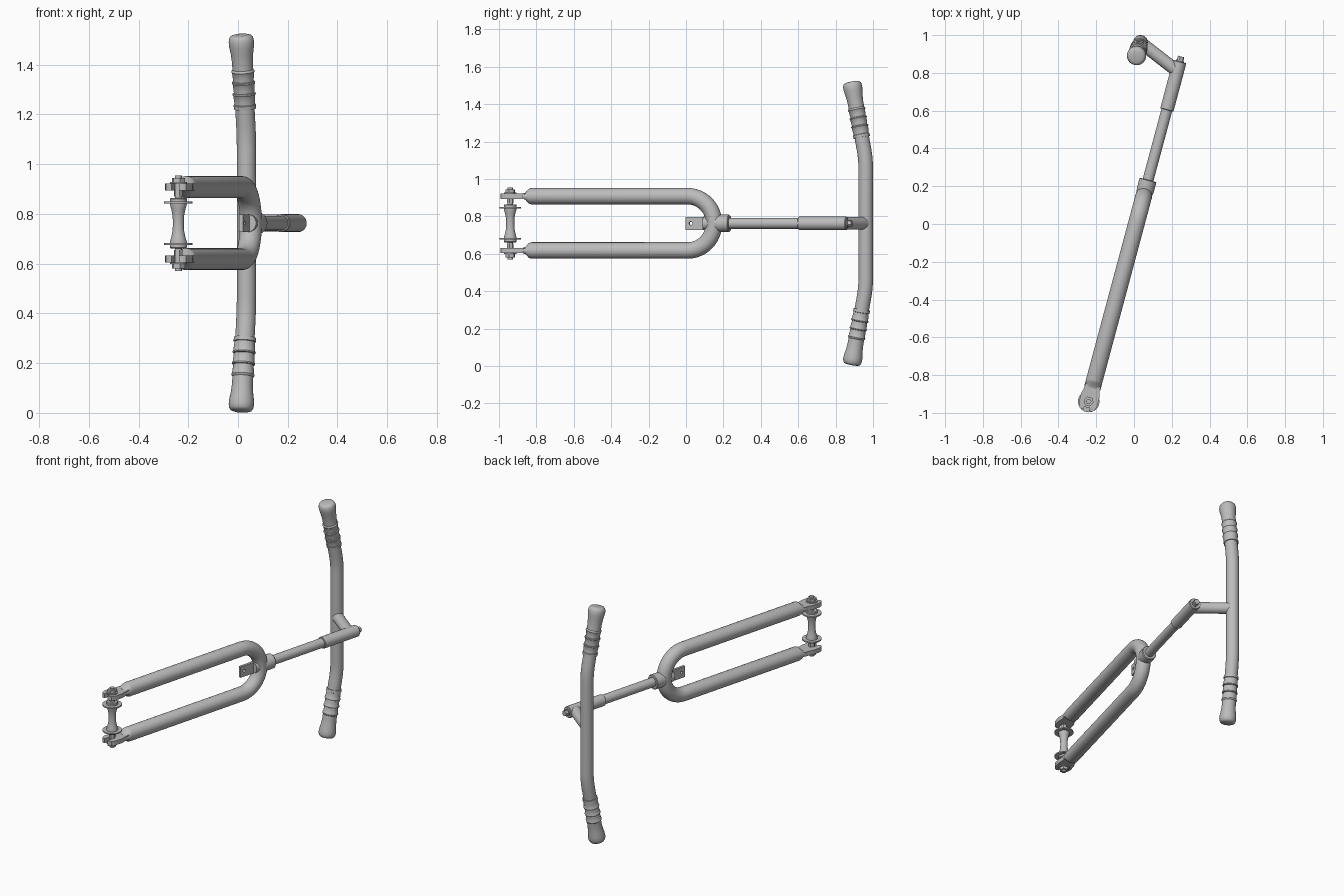
import bpy, bmesh, math
from mathutils import Vector

cube = bpy.data.objects.get("Cube")
if cube:
    bpy.data.objects.remove(cube)

metal = bpy.data.materials.new("plain_grey")
metal.use_nodes = True
grey = (0.5, 0.5, 0.5, 1)
metal.diffuse_color = grey
metal.node_tree.nodes["Principled BSDF"].inputs["Base Color"].default_value = grey

# Steering frame: U runs up the steerer, V across it, Z along the axle
TILT = math.radians(15)
U = Vector((math.sin(TILT), math.cos(TILT), 0))
V = Vector((math.cos(TILT), -math.sin(TILT), 0))
Z = Vector((0, 0, 1))
ORIGIN = Vector((0.012, 0, 0.763))
parts = []


def at(s, v=0, z=0):
    return ORIGIN + U * s + V * v + Z * z


def finish(name, bm):
    bmesh.ops.recalc_face_normals(bm, faces=bm.faces)
    mesh = bpy.data.meshes.new(name)
    bm.to_mesh(mesh)
    bm.free()
    mesh.materials.append(metal)
    obj = bpy.data.objects.new(name, mesh)
    bpy.context.collection.objects.link(obj)
    parts.append(obj)
    return obj


def loft(name, rings, sides=32):
    """Skin rings given as (centre, half-axis a, half-axis b)."""
    bm = bmesh.new()
    loops = []
    for c, a, b in rings:
        angles = [2 * math.pi * i / sides for i in range(sides)]
        loops.append([bm.verts.new(c + a * math.cos(t) + b * math.sin(t)) for t in angles])
    for p, q in zip(loops, loops[1:]):
        for i in range(sides):
            j = (i + 1) % sides
            bm.faces.new((p[i], p[j], q[j], q[i]))
    bm.faces.new(loops[0])
    bm.faces.new(loops[-1])
    return finish(name, bm)


def lathe(name, start, axis, profile, sides=32):
    """Turn a profile of (distance, radius) around an axis."""
    axis = axis.normalized()
    a = axis.orthogonal().normalized()
    b = axis.cross(a)
    return loft(name, [(start + axis * t, a * r, b * r) for t, r in profile], sides)


def rod(name, p, q, r, sides=32):
    return lathe(name, p, q - p, [(0, r), ((q - p).length, r)], sides)


def sweep(name, path, normal, sizes):
    """Tube along a planar path; sizes are (across, in-plane) radii."""
    rings = []
    for i, p in enumerate(path):
        tangent = path[min(i + 1, len(path) - 1)] - path[max(i - 1, 0)]
        side = tangent.normalized().cross(normal)
        rings.append((p, normal * sizes[i][0], side * sizes[i][1]))
    return loft(name, rings)


def plate(name, outline, thickness):
    """Extrude an outline of points along the given thickness vector."""
    bm = bmesh.new()
    face = bm.faces.new([bm.verts.new(p - thickness / 2) for p in outline])
    ext = bmesh.ops.extrude_face_region(bm, geom=[face])
    bmesh.ops.translate(bm, vec=thickness,
                        verts=[g for g in ext["geom"] if isinstance(g, bmesh.types.BMVert)])
    return finish(name, bm)


# U-shaped fork with flattened leg ends
LEG, R = 0.145, 0.044
tip = [(-0.9, 0.015), (-0.885, 0.02), (-0.868, 0.04), (-0.855, R)]
half = [(at(s, 0, -LEG), (R, r)) for s, r in tip]
bend = [math.pi * i / 24 - math.pi / 2 for i in range(25)]
arch = [(at(0.01 + LEG * math.cos(t), 0, LEG * math.sin(t)), (R, R)) for t in bend]
other = [(at(s, 0, LEG), (R, r)) for s, r in reversed(tip)]
course = half + arch + other
sweep("fork", [c[0] for c in course], V, [c[1] for c in course])

# Slotted dropouts and axle hardware, mirrored about the middle
HUB = -0.973
edge = [(-0.87, 0.04), (-0.91, 0.042), (-0.94, 0.05), (-0.99, 0.05), (-1.012, 0.042),
        (-1.02, 0.03), (-1.02, 0.015), (HUB, 0.015)]
for side, label in ((1, "upper"), (-1, "lower")):
    ring = [at(s, v, side * LEG) for s, v in edge]
    ring += [at(s, -v, side * LEG) for s, v in reversed(edge)]
    plate(label + "_dropout", ring, Z * 0.028)
    for part, low, high, r, n in (("washer", 0.159, 0.165, 0.034, 24),
                                  ("axle_nut", 0.165, 0.182, 0.027, 6),
                                  ("lock_nut", 0.108, 0.131, 0.018, 6),
                                  ("hub_flange", 0.079, 0.087, 0.057, 32)):
        rod(label + "_" + part, at(HUB, 0, side * low), at(HUB, 0, side * high), r, n)

# Axle and waisted hub
rod("axle", at(HUB, 0, -0.192), at(HUB, 0, 0.192), 0.014, 20)
hub_half = [(0.102, 0.03), (0.098, 0.034), (0.075, 0.034), (0.055, 0.028), (0.03, 0.023)]
lathe("hub", at(HUB), Z, [(-t, r) for t, r in hub_half] + [(0, 0.022)]
      + list(reversed(hub_half)))

# Crown bracket with a drilled hole
tab = plate("mount_bracket", [at(0, 0, -0.035), at(0.15, 0, -0.035),
                              at(0.15, 0, 0.035), at(0, 0, 0.035)], V * 0.016)
drill = rod("bracket_drill", at(0.028, -0.05), at(0.028, 0.05), 0.009, 16)
drill.hide_render = True
drill.hide_viewport = True
parts.remove(drill)
cut = tab.modifiers.new("hole", "BOOLEAN")
cut.operation = "DIFFERENCE"
cut.object = drill
rod("crown_boss", at(0.1), at(0.19), 0.036)

# Steerer, collar and stem
lathe("crown_collar", at(0.16), U, [(0, 0.042), (0.025, 0.046), (0.078, 0.046), (0.082, 0.042)])
rod("steerer", at(0.2), at(0.65), 0.029)
lathe("stem_post", at(0.625), U, [(0, 0.033), (0.003, 0.036), (0.262, 0.036), (0.266, 0.033)])
rod("stem_bolt_washer", at(0.885), at(0.897), 0.022, 24)
rod("stem_bolt", at(0.89), at(0.918), 0.018, 6)

# Handlebar swept back at both ends
BAR = Vector((0.034, 0.961, 0.763))
back = Vector((-0.28, -0.96, 0))
across = Z.cross(back).normalized()
SLOPE, B0, B1 = 0.19, 0.29, 0.40


def bar_point(h):
    d = abs(h)
    if d < B0:
        off = 0
    elif d < B1:
        off = SLOPE * (d - B0) ** 2 / (2 * (B1 - B0))
    else:
        off = SLOPE * (d - (B0 + B1) / 2)
    return BAR + back * off + Z * h


heights = [B0 + (B1 - B0) * i / 8 for i in range(9)] + [0.62]
heights = [-h for h in reversed(heights)] + heights
sweep("handlebar", [bar_point(h) for h in heights], across, [(0.039, 0.039)] * len(heights))
rod("stem_extension", at(0.838), BAR, 0.034)

# Ribbed grips: collar, three stepped ribs, then a flared rounded end
profile = [(0, 0.038), (0, 0.044), (0.016, 0.045), (0.018, 0.041)]
for k in range(3):
    t = 0.02 + 0.046 * k
    profile += [(t, 0.041), (t + 0.012, 0.042), (t + 0.034, 0.044),
                (t + 0.039, 0.047), (t + 0.044, 0.046)]
profile += [(0.16, 0.042), (0.19, 0.042), (0.225, 0.045), (0.255, 0.05), (0.275, 0.051),
            (0.29, 0.048), (0.298, 0.042), (0.302, 0.03)]
for side, label in ((1, "upper"), (-1, "lower")):
    start = bar_point(side * 0.46)
    lathe(label + "_grip", start, bar_point(side * 0.6) - start, profile)

# Smooth round surfaces while keeping edges crisp
bpy.ops.object.select_all(action="DESELECT")
for obj in parts:
    obj.select_set(True)
bpy.context.view_layer.objects.active = parts[0]
bpy.ops.object.shade_smooth_by_angle(angle=math.radians(35))
